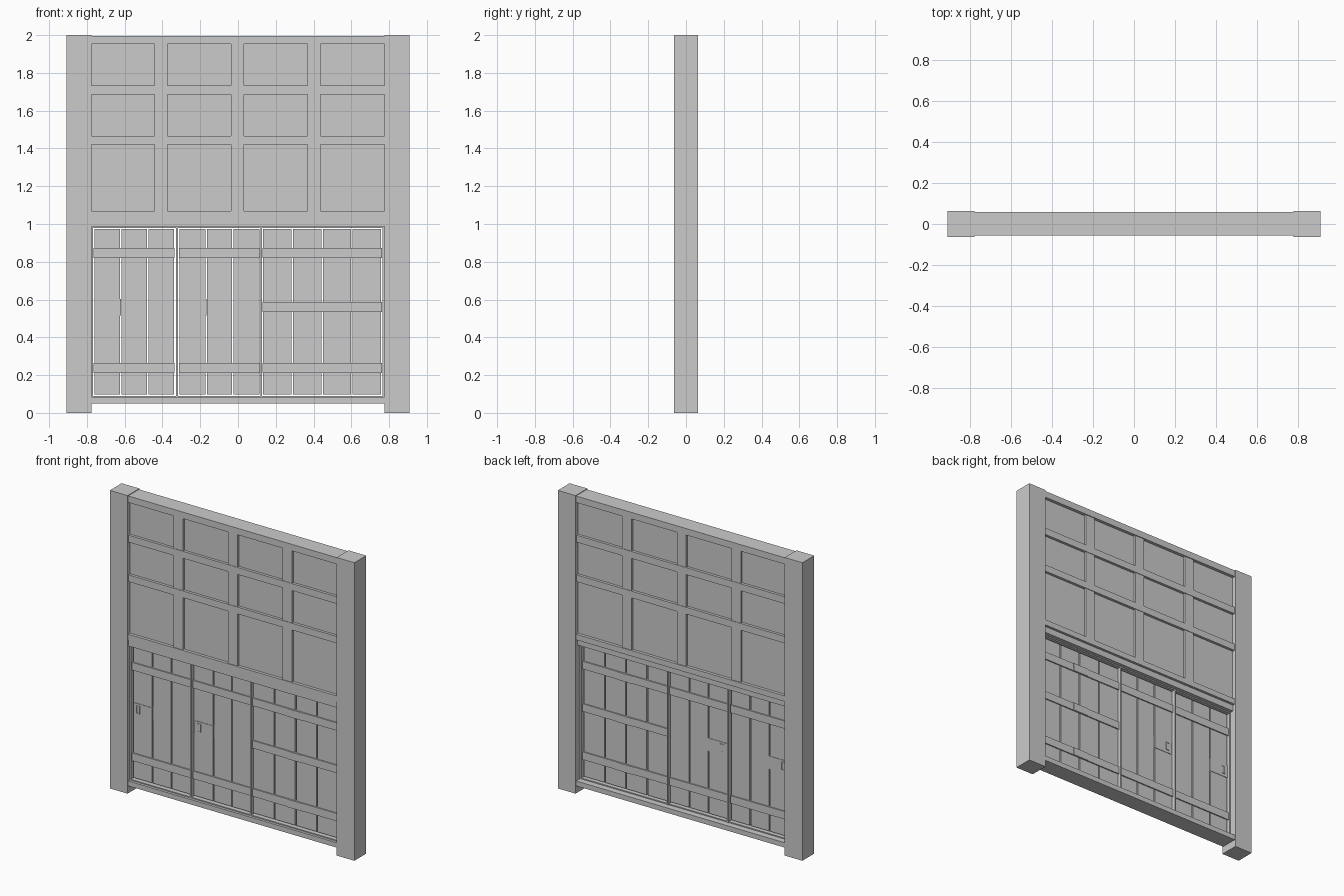
import bpy, bmesh
from mathutils import Matrix, Vector


def boxes(name, specs):
    """One object made of boxes given as (x0, x1, y0, y1, z0, z1)."""
    bm = bmesh.new()
    for x0, x1, y0, y1, z0, z1 in specs:
        centre = Vector(((x0 + x1) / 2, (y0 + y1) / 2, (z0 + z1) / 2))
        size = Matrix.Diagonal((x1 - x0, y1 - y0, z1 - z0, 1))
        bmesh.ops.create_cube(bm, size=1, matrix=Matrix.Translation(centre) @ size)
    me = bpy.data.meshes.new(name)
    bm.to_mesh(me)
    bm.free()
    ob = bpy.data.objects.new(name, me)
    bpy.context.collection.objects.link(ob)
    return ob


W = 0.776       # half width between the posts
GAP = 0.004     # half width of the slit between planks

# Posts
for side, s in (("left", -1), ("right", 1)):
    a, b = sorted((s * W, s * 0.908))
    boxes(side + "_post", [(a, b, -0.0625, 0.0625, 0, 2)])

# Upper wall: plaster panel, rails and studs
boxes("top_beam", [(-W, W, -0.057, 0.058, 1.952, 1.996)])
boxes("wall_panel", [(-W, W, -0.037, 0.037, 1.04, 1.96)])
for i, (z0, z1) in enumerate(((1.685, 1.732), (1.42, 1.466))):
    boxes(f"rail_{i + 1}", [(-W, W, -0.055, 0.055, z0, z1)])
boxes("studs", [(x - 0.035, x + 0.035, -0.052, 0.052, 1.05, 1.96)
                for x in (-0.408, -0.003, 0.402)])

# Lintel and sill around the door opening
boxes("lintel", [(-W, W, -0.057, 0.057, 1.03, 1.068),
                 (-W, W, -0.055, 0.04, 0.988, 1.03)])
boxes("sill", [(-W, W, -0.057, 0.057, 0.05, 0.083)])

# Thin door frame with dividers
boxes("door_frame", [(-W, W, -0.04, 0.015, 0.98, 0.988),
                     (-W, W, -0.04, 0.015, 0.083, 0.09),
                     (-W, -0.768, -0.04, 0.015, 0.083, 0.988),
                     (0.766, W, -0.04, 0.015, 0.083, 0.988),
                     (-0.328, -0.317, -0.04, 0.02, 0.083, 0.988),
                     (0.118, 0.127, -0.04, 0.02, 0.083, 0.988)])


def door(name, edges, battens):
    """Plank door: vertical boards joined by cross battens on both faces."""
    boards = [(a + GAP, b - GAP, -0.023, 0.001, 0.098, 0.973)
              for a, b in zip(edges, edges[1:])]
    boxes(name + "_planks", boards)
    boxes(name + "_battens", [(edges[0], edges[-1], -0.031, 0.009, z, z + 0.052)
                              for z in battens])


door("left_door", (-0.765, -0.62, -0.478, -0.335), (0.212, 0.82))
door("middle_door", (-0.313, -0.167, -0.027, 0.117), (0.212, 0.82))
door("right_door", (0.129, 0.287, 0.445, 0.602, 0.762), (0.212, 0.535, 0.82))

# Joint blocks on the wide door
boxes("joint_blocks", [(0.386, 0.502, -0.035, 0.013, z, z + 0.052)
                       for z in (0.212, 0.535, 0.82)])

# Pull handles: small plate with a raised rim
for name, x in (("left_handle", -0.724), ("middle_handle", -0.272)):
    z, y0, y1 = 0.565, -0.029, 0.007
    boxes(name, [(x - 0.035, x + 0.105, -0.026, 0.004, z - 0.05, z + 0.038),
                 (x - 0.014, x - 0.009, y0, y1, z - 0.03, z + 0.025),
                 (x + 0.009, x + 0.014, y0, y1, z - 0.03, z + 0.025),
                 (x - 0.014, x + 0.014, y0, y1, z + 0.02, z + 0.025),
                 (x - 0.014, x + 0.014, y0, y1, z - 0.03, z - 0.025)])
